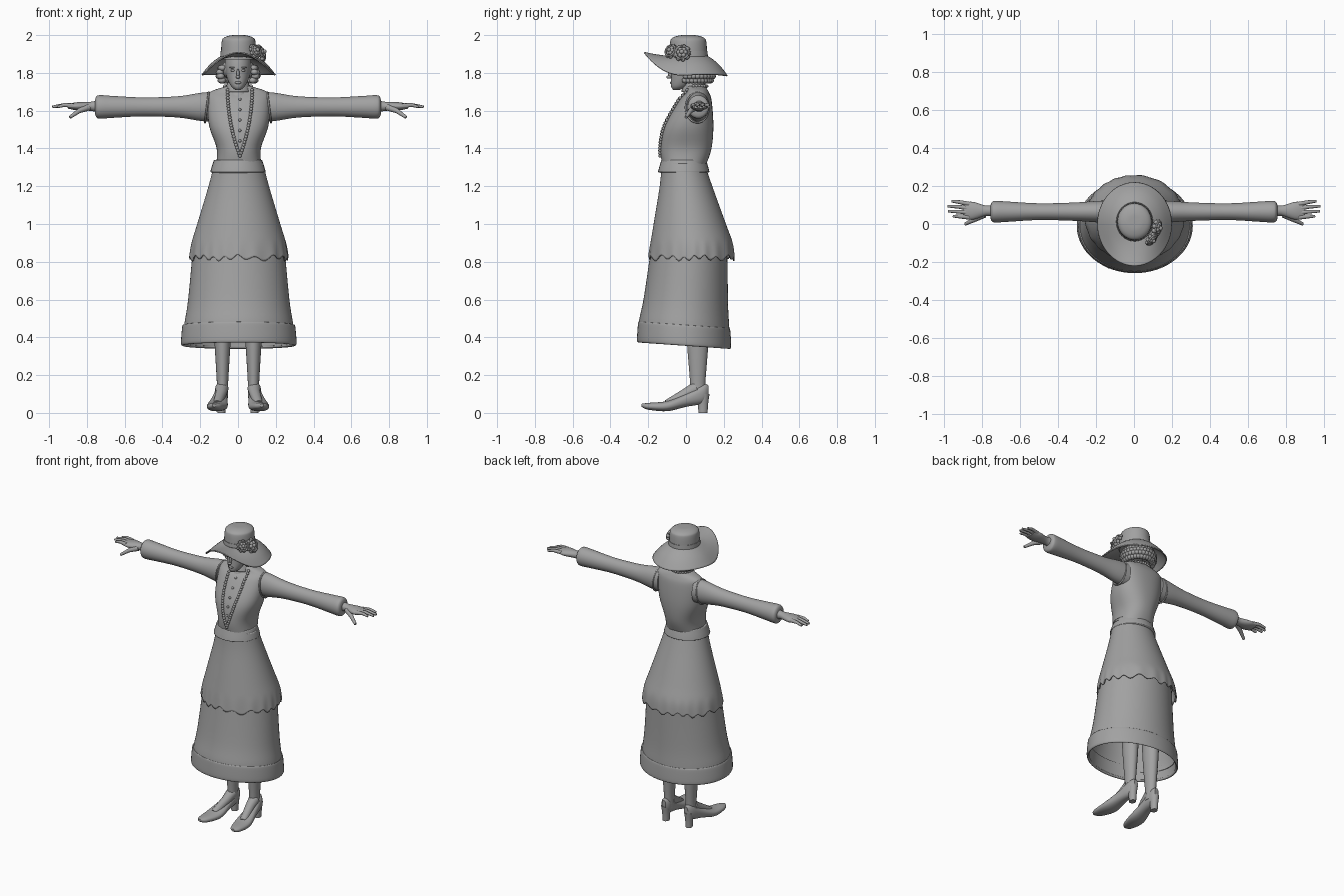
import bpy, bmesh, math
from math import sin, cos, pi, tau
from mathutils import Vector, Matrix
from mathutils.bvhtree import BVHTree

default_cube = bpy.data.objects.get("Cube")
if default_cube:
    bpy.data.objects.remove(default_cube, do_unlink=True)

GREY = (0.36, 0.36, 0.36, 1)
grey = bpy.data.materials.new("plain grey")
grey.use_nodes = True
grey.diffuse_color = GREY
grey.node_tree.nodes["Principled BSDF"].inputs["Base Color"].default_value = GREY


def finish(name, bm):
    bmesh.ops.recalc_face_normals(bm, faces=bm.faces)
    mesh = bpy.data.meshes.new(name)
    bm.to_mesh(mesh)
    bm.free()
    mesh.materials.append(grey)
    part = bpy.data.objects.new(name, mesh)
    bpy.context.collection.objects.link(part)
    bpy.ops.object.select_all(action='DESELECT')
    part.select_set(True)
    bpy.context.view_layer.objects.active = part
    bpy.ops.object.shade_smooth_by_angle(angle=math.radians(45))
    return part


def full_turn(count):
    return [tau * i / count for i in range(count)]


def resample(rings, steps):
    """Catmull-Rom interpolation between neighbouring rings."""
    padded = [rings[0], *rings, rings[-1]]
    result = []
    for before, start, end, after in zip(padded, padded[1:], padded[2:], padded[3:]):
        for step in range(steps):
            t = step / steps
            result.append([b + t / 2 * (c - a + t * (2*a - 5*b + 4*c - d + t * (3 * (b - c) + d - a)))
                           for a, b, c, d in zip(before, start, end, after)])
    return result + [rings[-1]]


def ring(position, width, shift=0, depth=None, flat=1):
    return position, width, shift, flat * width if depth is None else depth


def loft(name, axis, rings, middle=(0, 0), flat=1, sides=32, power=2, caps=True,
         mirror=1, warp=None, thickness=0):
    """Skin oval rings (position, width, shift, depth) placed along an axis."""
    bm = bmesh.new()
    loops = []
    for position, width, shift, depth in resample([ring(*r, flat=flat) for r in rings], 5):
        loop = []
        for angle in full_turn(sides):
            u, v = (math.copysign(abs(f) ** (2 / power), f) for f in (cos(angle), sin(angle)))
            u, v = middle[0] + width * u, middle[1] + shift + depth * v
            co = Vector({'x': (position, u, v), 'y': (u, position, v), 'z': (u, v, position)}[axis])
            if warp:
                warp(co, angle)
            co.x *= mirror
            loop.append(bm.verts.new(co))
        loops.append(loop)
    for lower, upper in zip(loops, loops[1:]):
        for i in range(sides):
            bm.faces.new((lower[i - 1], lower[i], upper[i], upper[i - 1]))
    if caps:
        bm.faces.new(loops[0])
        bm.faces.new(loops[-1])
    part = finish(name, bm)
    if thickness:
        shell = part.modifiers.new("thickness", 'SOLIDIFY')
        shell.thickness = thickness
        shell.offset = -1
    return part


def blobs(name, items):
    """One mesh of ellipsoids, each given as (centre, radii)."""
    bm = bmesh.new()
    for centre, radii in items:
        place = Matrix.Translation(centre) @ Matrix.Diagonal((*radii, 1))
        bmesh.ops.create_uvsphere(bm, u_segments=12, v_segments=8, radius=1, matrix=place)
    finish(name, bm)


def cord(name, points, radius, closed=False, taper=0, mirror=1):
    curve = bpy.data.curves.new(name, 'CURVE')
    curve.dimensions = '3D'
    curve.bevel_depth = radius
    curve.use_fill_caps = True
    spline = curve.splines.new('POLY')
    spline.points.add(len(points) - 1)
    for i, (target, (x, y, z)) in enumerate(zip(spline.points, points)):
        target.co = (x * mirror, y, z, 1)
        target.radius = 1 - taper * i / len(points)
    spline.use_cyclic_u = closed
    curve.materials.append(grey)
    bpy.context.collection.objects.link(bpy.data.objects.new(name, curve))


# Skirt: scalloped overskirt, underskirt and hem band
def scallop(co, angle):
    fade = min(1, max(0, (0.92 - co.z) * 10))
    tooth = sin(20 * angle + 2 * sin(3 * angle))
    co.z += fade * (0.012 * tooth + 0.006 * sin(7 * angle))
    co.xy *= 1 + 0.007 * fade * tooth


def tilt_hem(co, angle):
    co.z -= 0.07 * co.y


loft("overskirt", 'z', [(1.32, .13, -.015), (1.2, .16), (1, .22, .02), (.9, .25, .03), (.82, .262, .03)],
     middle=(.004, 0), flat=.87, sides=120, caps=False, warp=scallop, thickness=.006)
loft("underskirt", 'z', [(.9, .24, .02), (.6, .268), (.47, .288, -.01), (.42, .29, -.01)],
     middle=(.004, 0), flat=.83, sides=64, caps=False, warp=tilt_hem, thickness=.006)
loft("hem_band", 'z', [(.465, .295, -.01), (.45, .3, -.01), (.37, .306, -.01), (.355, .298, -.01)],
     middle=(.004, 0), flat=.815, sides=64, caps=False, warp=tilt_hem, thickness=.015)
loft("belt", 'z', [(1.275, .147), (1.3, .14), (1.34, .127)], middle=(0, -.012),
     flat=.93, caps=False, thickness=.02)

# Bodice
bodice = loft("bodice", 'z', [(1.31, .12, -.01, .115), (1.4, .117, 0, .135), (1.52, .157, .015, .13),
                              (1.65, .166, .046, .09), (1.7, .15, .06, .06), (1.73, .06, .05, .05)],
              middle=(.004, 0), sides=48, power=2.3)
chest = BVHTree.FromPolygons([v.co for v in bodice.data.vertices],
                             [p.vertices[:] for p in bodice.data.polygons])


def on_chest(x, z, lift):
    hit = chest.ray_cast(Vector((x, -1, z)), Vector((0, 1, 0)))[0]
    return hit - Vector((0, lift, 0))


loft("collar", 'z', [(1.7, .07), (1.75, .055)], middle=(0, .045), caps=False, thickness=.006)
blobs("buttons", [(on_chest(.01, 1.66 - .055 * i, 0), (.008, .008, .008)) for i in range(5)])

# Bead necklace: a curved V over the chest and an arc behind the neck
beads = [Vector((.07 * cos(a), .04 + .07 * sin(a), 1.73)) for a in full_turn(28) if a <= pi]
for side in (1, -1):
    for t in [i / 24 for i in range(25)]:
        beads.append(on_chest(.065 * side * (1 - t * t) + .01, 1.71 - .35 * t, .004))
blobs("bead_necklace", [(co, (.009, .009, .009)) for co in beads])


# Arms, hands, legs and shoes
def toe_out(co, angle):
    co.x -= .12 * co.y


for mirror, tag in ((1, "left_"), (-1, "right_")):
    loft(tag + "sleeve", 'x', [(.13, .06, 0, .08), (.2, .056, 0, .074), (.32, .048, 0, .056), (.5, .044, 0, .05),
                               (.66, .053), (.73, .057), (.75, .05), (.757, .032)],
         middle=(.065, 1.62), flat=1.09, mirror=mirror)
    cord(tag + "armhole", [(.165 - .01 * sin(a), .06 + .062 * cos(a), 1.617 + .08 * sin(a))
                           for a in full_turn(32)], .005, closed=True, mirror=mirror)
    loft(tag + "palm", 'x', [(.74, .033, 0, .033), (.78, .027, 0, .024), (.85, .047, 0, .022), (.9, .042, 0, .012)],
         middle=(.07, 1.623), mirror=mirror)
    for finger in range(4):
        y = .105 - .023 * finger
        tip = .985 - .012 * (finger - 1.4) ** 2
        cord(tag + "finger", [(.87, y, 1.626), (.92, y * 1.1, 1.63), (tip, y * 1.15, 1.62)],
             .013, taper=.7, mirror=mirror)
    cord(tag + "thumb", [(.79, .05, 1.618), (.84, .024, 1.6), (.89, 0, 1.565)],
         .018, taper=.8, mirror=mirror)

    loft(tag + "leg", 'z', [(.6, .05), (.37, .042), (.16, .03), (.08, .03)],
         middle=(.082, .062), flat=1.35, mirror=mirror)
    cord(tag + "instep", [(.085, .055, .13), (.09, 0, .1), (.11, -.1, .045)],
         .036, taper=.5, mirror=mirror)
    loft(tag + "shoe", 'y', [(.12, .014, .115, .03), (.09, .032, .1, .05), (0, .042, .067, .035),
                             (-.1, .054, .036, .027), (-.2, .036, .035, .018), (-.235, .01, .04, .008)],
         middle=(.098, 0), power=2.3, mirror=mirror, warp=toe_out)
    loft(tag + "heel", 'z', [(.1, .03), (.05, .024), (0, .021)], middle=(.087, .09),
         flat=1.15, mirror=mirror)

# Head and face
loft("neck", 'z', [(1.68, .06), (1.72, .046), (1.78, .045)], middle=(0, .04))
loft("head", 'z', [(1.71, .014, -.05), (1.73, .037, -.033), (1.78, .06, -.003), (1.85, .07, .013), (1.92, .06, .015)],
     flat=1.25)
features = [((0, -.083, 1.795), (.008, .012, .026)), ((0, -.09, 1.778), (.012, .014, .009)),
            ((0, -.077, 1.748), (.018, .008, .007))]
for side in (1, -1):
    features += [((.027 * side, -.068, 1.813), (.013, .007, .006)),
                 ((.029 * side, -.068, 1.828), (.018, .007, .004))]
blobs("face_features", features)

# Waved hair, in rows of curls around the sides and back
curls = [((0, .045, 1.82), (.09, .095, .065))]
for row in range(4):
    spread = .1 - .005 * (row - 1.5) ** 2
    for i in range(21):
        angle = math.radians(62 + 236 * (i + row % 2 / 2) / 21)
        curls.append(((spread * sin(angle), .04 - spread * cos(angle), 1.76 + .022 * row), (.02, .02, .016)))
blobs("waved_hair", curls)


# Hat: crown, band, drooping brim and roses
def droop(co, angle):
    rim = 1.79 + .117 * max(0, -sin(angle)) ** 2.2 + .004 * sin(3 * angle)
    co.z = 1.89 + (rim - 1.89) * co.z ** 1.2


loft("hat_crown", 'z', [(1.87, .094), (1.96, .09), (1.985, .079), (1.998, .045), (2, .01)],
     middle=(.003, .012), flat=1.07)
loft("hat_band", 'z', [(1.875, .098), (1.915, .095)], middle=(.003, .012), flat=1.07)
loft("hat_brim", 'z', [(0, .09, .012), (.5, .15, .006), (1, .197)], middle=(.003, 0), flat=1.12, sides=64,
     caps=False, warp=droop, thickness=.007)

for centre, size in ((Vector((.12, -.02, 1.905)), .042), (Vector((.09, -.078, 1.915)), .036)):
    facing = Vector((centre.x, centre.y, .05)).to_track_quat('Z', 'Y')
    petals = []
    for layer, count in enumerate((9, 6, 1)):
        reach = size * (.85 - .42 * layer)
        for angle in full_turn(count):
            offset = Vector((reach * cos(angle), reach * sin(angle), .01 * layer))
            petals.append((centre + facing @ offset, (size * .3,) * 3))
        cord("rose_petal_rim", [centre + facing @ Vector((reach * cos(a), reach * sin(a), .01 + .005 * layer))
                                for a in full_turn(40)], .005, closed=True)
    blobs("hat_rose", petals)
